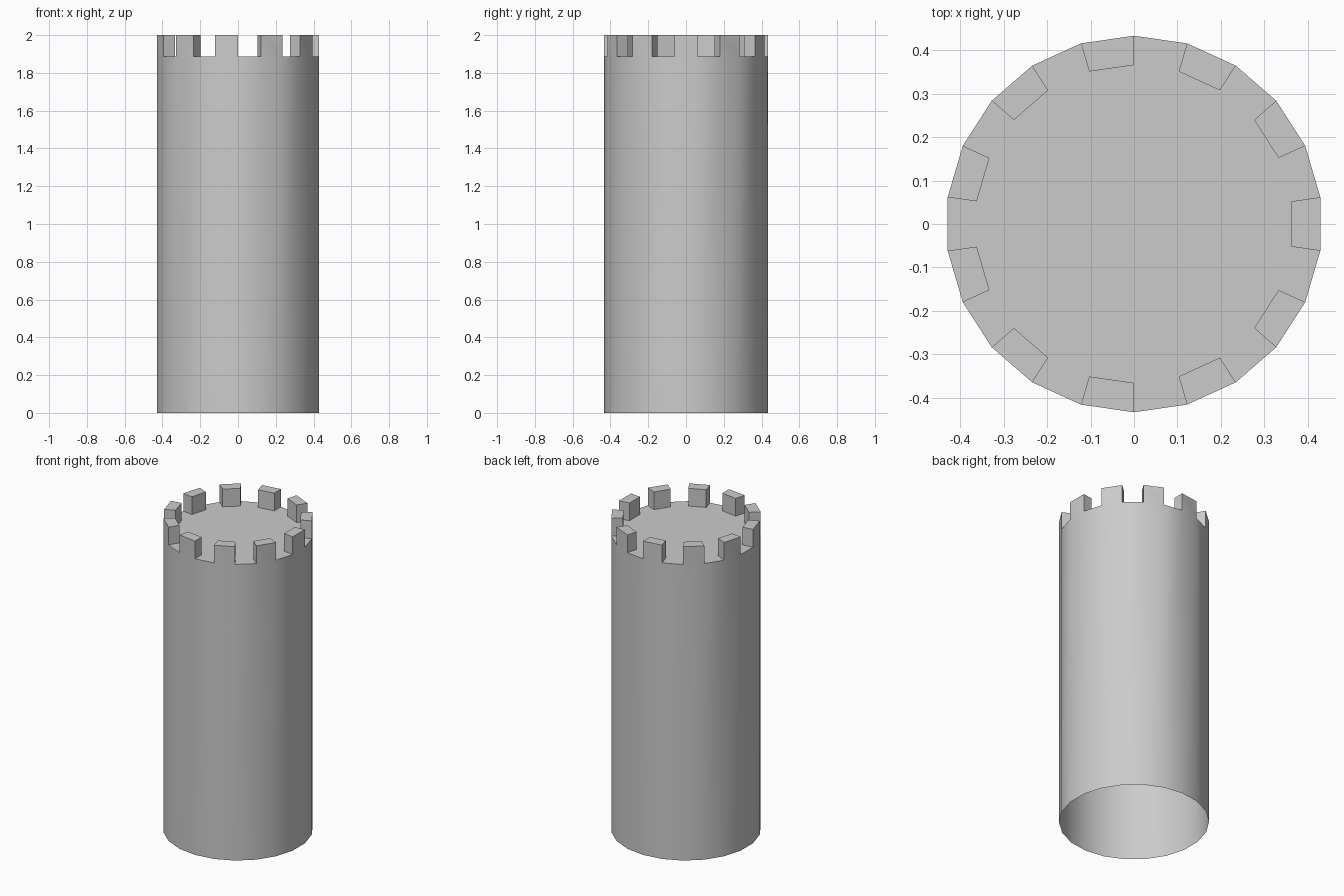
import bpy, bmesh, math

if "Cube" in bpy.data.objects:
    bpy.data.objects.remove(bpy.data.objects["Cube"])

SIDES, R_OUT, R_IN = 22, 0.4335, 0.366
DECK_Z, TOP_Z = 1.887, 2.0

bm = bmesh.new()


def ring(radius, z):
    step = 2 * math.pi / SIDES
    return [bm.verts.new((radius * math.cos((i - 0.5) * step),
                          radius * math.sin((i - 0.5) * step), z)) for i in range(SIDES)]


# Open-bottomed shaft with a flat deck
base, rim, inner = ring(R_OUT, 0), ring(R_OUT, DECK_Z), ring(R_IN, DECK_Z)
border = []
for i in range(SIDES):
    j = (i + 1) % SIDES
    bm.faces.new((base[i], base[j], rim[j], rim[i]))
    border.append(bm.faces.new((rim[i], rim[j], inner[j], inner[i])))
bm.faces.new(inner)

# Battlements: raise every second border segment
for f in border[::2]:
    top = bmesh.ops.extrude_discrete_faces(bm, faces=[f])["faces"][0]
    bmesh.ops.translate(bm, verts=top.verts, vec=(0, 0, TOP_Z - DECK_Z))

bm.normal_update()
mesh = bpy.data.meshes.new("tower")
bm.to_mesh(mesh)
bm.free()
tower = bpy.data.objects.new("tower", mesh)
bpy.context.collection.objects.link(tower)

# Smooth wall, crisp battlement edges
bpy.context.view_layer.objects.active = tower
tower.select_set(True)
bpy.ops.object.shade_smooth_by_angle(angle=math.radians(30))
